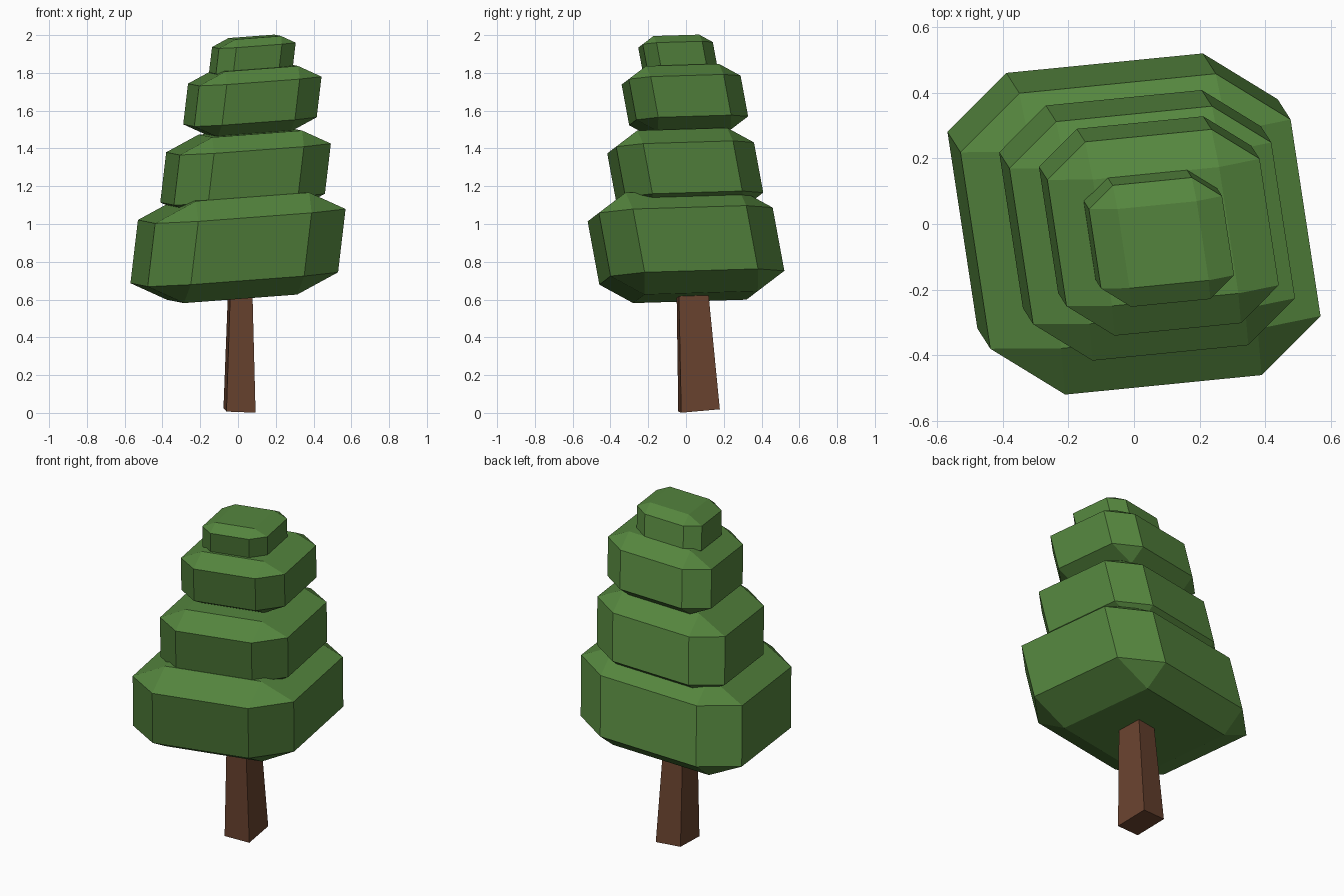
import bpy, bmesh
from mathutils import Vector, Matrix

cube = bpy.data.objects.get("Cube")
if cube:
    bpy.data.objects.remove(cube, do_unlink=True)


def make_material(name, color):
    mat = bpy.data.materials.new(name)
    mat.use_nodes = True
    mat.diffuse_color = color
    mat.node_tree.nodes["Principled BSDF"].inputs["Base Color"].default_value = color
    return mat


leaf_green = make_material("leaf green", (0.09, 0.235, 0.048, 1))
bark_brown = make_material("bark brown", (0.14, 0.055, 0.028, 1))


def finish(bm, name, mat):
    bmesh.ops.recalc_face_normals(bm, faces=bm.faces)
    mesh = bpy.data.meshes.new(name)
    bm.to_mesh(mesh)
    bm.free()
    mesh.materials.append(mat)
    obj = bpy.data.objects.new(name, mesh)
    bpy.context.collection.objects.link(obj)
    return obj


def axes(x, y, z):
    """Matrix whose columns are the half-axes of a leaning, skewed box."""
    return Matrix((x, y, z)).transposed()


# Foliage: one chamfered, leaning block repeated at shrinking scales
LEAN = axes((0.504, 0.05, 0.038), (-0.07, 0.46, 0.014), (0.032, -0.05, 0.27))
INNER = (0.595, 0.652, 0.62)


def foliage_tier(name, center, scale):
    bm = bmesh.new()
    bmesh.ops.create_cube(bm, size=2)
    bmesh.ops.bevel(bm, geom=bm.edges[:], offset=0.4, segments=1,
                    affect='EDGES', clamp_overlap=False)
    for v in bm.verts:
        # Chamfer width differs slightly along each axis
        local = Vector([(1 if c > 0 else -1) * (1 if abs(c) > 0.9 else INNER[i])
                        for i, c in enumerate(v.co)])
        v.co = Vector(center) + LEAN @ local * scale
    finish(bm, name, leaf_green)


foliage_tier("foliage_bottom", (0, 0, 0.883), 1.0)
foliage_tier("foliage_lower_middle", (0.04, -0.004, 1.27), 0.793)
foliage_tier("foliage_upper_middle", (0.076, -0.006, 1.654), 0.643)
foliage_tier("foliage_top", (0.076, -0.043, 1.881), 0.403)

# Trunk: tapered box leaning up into the foliage
TRUNK = axes((0.077, 0.008, -0.003), (-0.008, 0.102, 0.009), (0, 0, 0))
base, tip, taper = Vector((0.008, 0.069, 0.013)), Vector((0.013, 0.025, 0.8)), 0.7
bm = bmesh.new()
bmesh.ops.create_cube(bm, size=2)
for v in bm.verts:
    top = v.co.z > 0
    v.co = (tip if top else base) + TRUNK @ v.co * (taper if top else 1)
finish(bm, "trunk", bark_brown)
